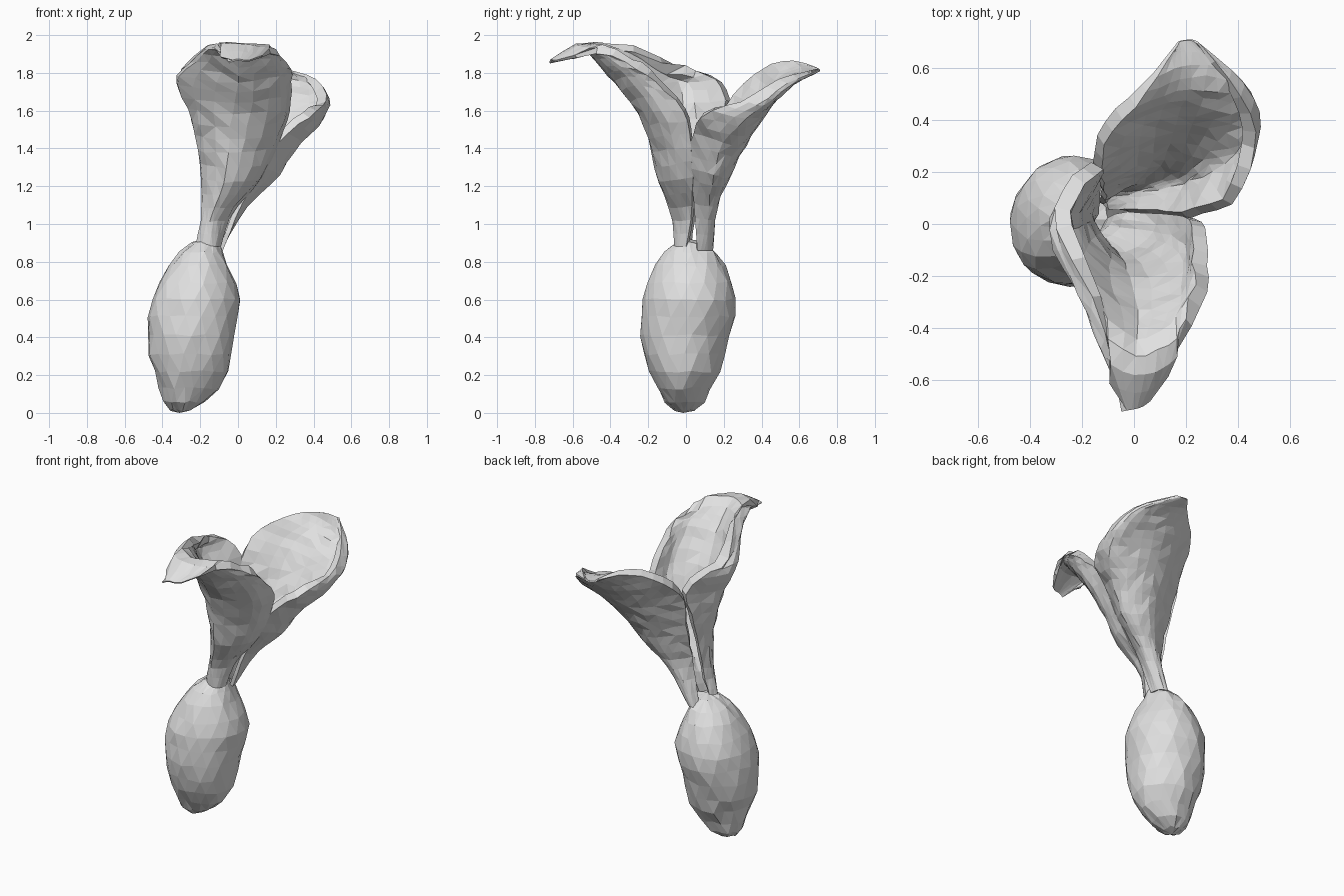
import bpy, bmesh, math, random
from mathutils import Vector

random.seed(4)
grey = bpy.data.materials.new("light grey")
grey.diffuse_color = (0.75, 0.75, 0.75, 1)


def jitter(a):
    return Vector([random.uniform(-a, a) for _ in range(3)])


def spline(pts, t):
    # Catmull-Rom through a list of vectors, t in 0..1
    n = len(pts) - 1
    i = min(int(t * n), n - 1)
    u = t * n - i
    b, c = pts[i], pts[i + 1]
    a = pts[i - 1] if i > 0 else 2 * b - c
    d = pts[i + 2] if i + 2 <= n else 2 * c - b
    return 0.5 * (2 * b + (c - a) * u + (2 * a - 5 * b + 4 * c - d) * u * u
                  + (3 * b - a - 3 * c + d) * u ** 3)


def finish(name, bm):
    bmesh.ops.triangulate(bm, faces=bm.faces[:])
    me = bpy.data.meshes.new(name)
    bm.to_mesh(me)
    bm.free()
    me.materials.append(grey)
    ob = bpy.data.objects.new(name, me)
    bpy.context.collection.objects.link(ob)
    return ob


# Root bulb: rings of z, x min, x max, y min, y max
rings = [(0.015, -0.36, -0.25, -0.06, 0.05), (0.06, -0.395, -0.18, -0.11, 0.10),
         (0.13, -0.415, -0.105, -0.155, 0.13), (0.22, -0.44, -0.055, -0.20, 0.175),
         (0.31, -0.477, -0.03, -0.225, 0.205), (0.41, -0.48, -0.02, -0.24, 0.23),
         (0.51, -0.475, -0.005, -0.24, 0.26), (0.60, -0.46, 0.01, -0.235, 0.268),
         (0.69, -0.42, -0.015, -0.205, 0.245), (0.78, -0.365, -0.05, -0.16, 0.205),
         (0.85, -0.305, -0.08, -0.11, 0.16), (0.90, -0.245, -0.10, -0.055, 0.10)]
SIDES = 18
bm = bmesh.new()
loops = []
for k, (z, x0, x1, y0, y1) in enumerate(rings):
    loop = []
    for i in range(SIDES):
        a = 2 * math.pi * (i + 0.5 * (k % 2)) / SIDES
        p = Vector(((x0 + x1) / 2 + (x1 - x0) / 2 * math.cos(a),
                    (y0 + y1) / 2 + (y1 - y0) / 2 * math.sin(a), z))
        loop.append(bm.verts.new(p + jitter(0.007)))
    loops.append(loop)
for lo, hi in zip(loops, loops[1:]):
    for i in range(SIDES):
        j = (i + 1) % SIDES
        bm.faces.new((lo[i], lo[j], hi[j], hi[i]))
bottom = bm.verts.new((-0.31, -0.015, 0))
top = bm.verts.new((-0.17, 0.02, 0.92))
for i in range(SIDES):
    j = (i + 1) % SIDES
    bm.faces.new((loops[0][j], loops[0][i], bottom))
    bm.faces.new((loops[-1][i], loops[-1][j], top))
finish("root_bulb", bm)


# Fill a left/spine/right section out to five points of an arc
def five(L, M, R):
    L, M, R = Vector(L), Vector(M), Vector(R)
    out = 0.23 * ((L + R) / 2 - M)
    side = 0.66 * (R - L) / 2
    return [L, M - side + out, M, M + side + out, R]


# Cupped leaf lofted through cross-sections, thinner near base and tip
def leaf(name, sections, offset, thick, rows=20, cols=12):
    rails = [[Vector(s[k]) for s in sections] for k in range(5)]
    bm = bmesh.new()
    grid = []
    for r in range(rows + 1):
        sec = [spline(rail, r / rows) for rail in rails]
        amt = 0.006 * math.sin(math.pi * r / rows) ** 0.5 if r < rows else 0
        grid.append([bm.verts.new(spline(sec, c / cols) + jitter(amt))
                     for c in range(cols + 1)])
    for r in range(rows):
        for c in range(cols):
            bm.faces.new((grid[r][c], grid[r][c + 1], grid[r + 1][c + 1], grid[r + 1][c]))
    ob = finish(name, bm)
    group = ob.vertex_groups.new(name="thickness")
    for v in range((rows + 1) * (cols + 1)):
        t = (v // (cols + 1)) / rows
        group.add([v], min(1, 0.4 + 0.9 * t, 0.15 + 4 * (1 - t)), 'REPLACE')
    mod = ob.modifiers.new("thickness", 'SOLIDIFY')
    mod.thickness = thick
    mod.offset = offset
    mod.vertex_group = "thickness"


front_sections = [
    [(-0.2, 0.03, 0.88), (-0.225, -0.02, 0.88), (-0.17, -0.06, 0.88), (-0.12, -0.05, 0.88), (-0.09, 0, 0.88)],
    [(-0.17, 0.05, 1.05), (-0.195, -0.01, 1.05), (-0.14, -0.08, 1.05), (-0.07, -0.04, 1.05), (-0.03, 0.03, 1.06)],
    [(-0.17, 0.1, 1.26), (-0.19, 0, 1.24), (-0.07, -0.145, 1.22), (0.08, -0.08, 1.23), (0.13, 0.035, 1.25)],
    [(-0.175, 0.17, 1.46), (-0.22, 0, 1.43), (-0.05, -0.19, 1.41), (0.17, -0.11, 1.43), (0.22, 0.025, 1.45)],
    [(-0.165, 0.235, 1.65), (-0.27, -0.02, 1.61), (-0.03, -0.255, 1.58), (0.225, -0.18, 1.6), (0.275, -0.01, 1.6)],
    [(-0.26, 0.16, 1.77), (-0.325, -0.08, 1.76), (0, -0.355, 1.72), (0.22, -0.29, 1.76), (0.285, -0.14, 1.73)],
    [(-0.3, -0.02, 1.82), (-0.22, -0.26, 1.86), (0, -0.45, 1.83), (0.2, -0.38, 1.84), (0.28, -0.26, 1.82)],
    [(-0.13, -0.35, 1.96), (-0.14, -0.46, 1.93), (0, -0.55, 1.92), (0.12, -0.51, 1.91), (0.2, -0.43, 1.90)],
    [(-0.045, -0.72, 1.85), (-0.025, -0.715, 1.86), (0, -0.71, 1.865), (0.03, -0.7, 1.86), (0.06, -0.68, 1.86)]]
leaf("front_leaf", front_sections, -1, 0.065)

back_sections = [five(*s) for s in [
    ((-0.17, 0.1, 0.86), (-0.12, 0.14, 0.86), (-0.08, 0.06, 0.86)),
    ((-0.13, 0.1, 1.1), (0.01, 0.16, 1.08), (0.02, 0.04, 1.1)),
    ((-0.13, 0.15, 1.28), (0.15, 0.21, 1.23), (0.14, 0.03, 1.28)),
    ((-0.14, 0.2, 1.45), (0.23, 0.28, 1.39), (0.24, 0.03, 1.46)),
    ((-0.16, 0.26, 1.63), (0.29, 0.39, 1.54), (0.4, 0.1, 1.58)),
    ((-0.1, 0.41, 1.77), (0.32, 0.49, 1.66), (0.47, 0.31, 1.66)),
    ((0.04, 0.54, 1.84), (0.31, 0.59, 1.75), (0.41, 0.5, 1.77)),
    ((0.16, 0.69, 1.83), (0.2, 0.71, 1.81), (0.25, 0.70, 1.82))]]
leaf("back_leaf", back_sections, 1, 0.055)
